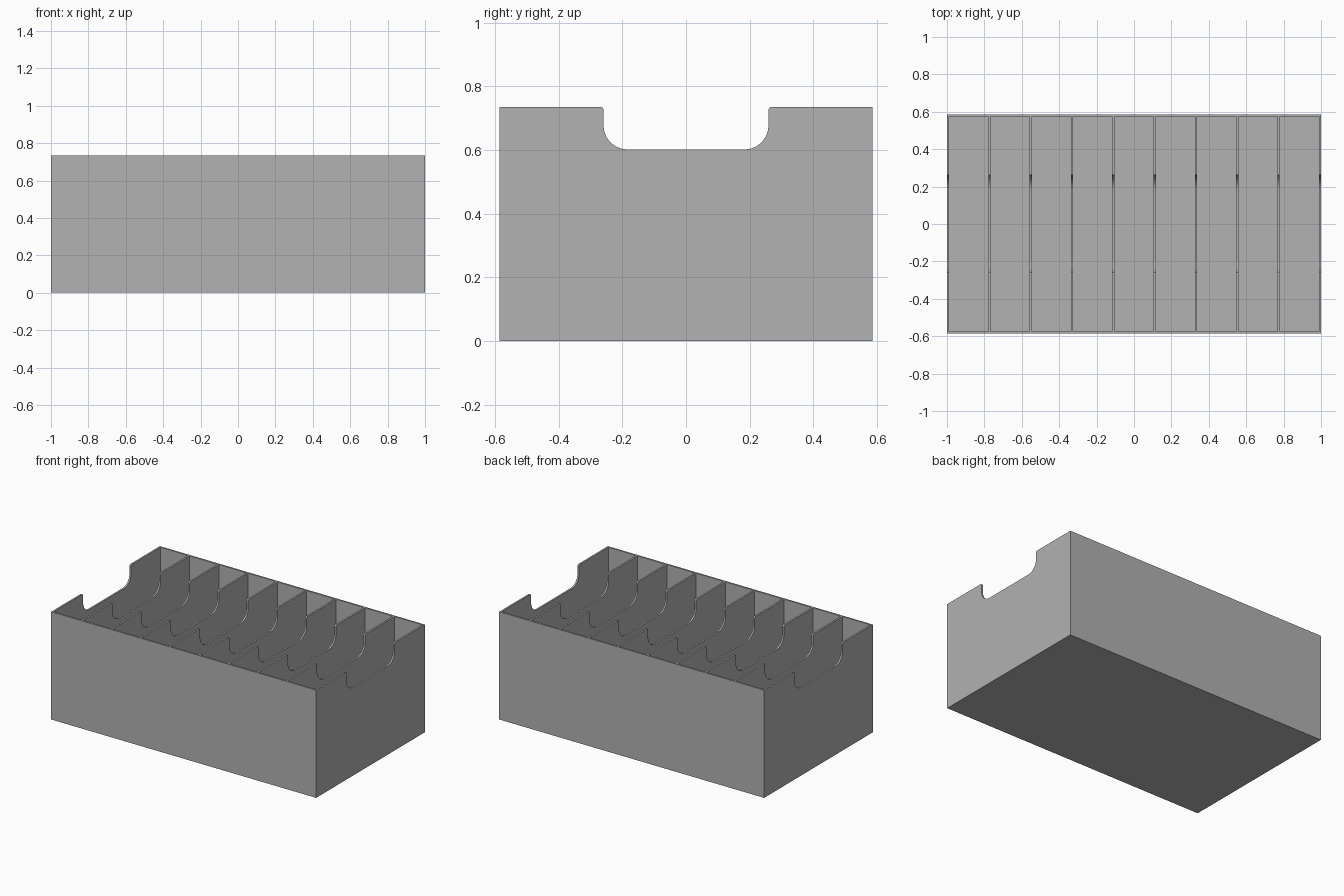
import bpy
import bmesh
from math import cos, sin, pi
from mathutils import Matrix

if "Cube" in bpy.data.objects:
    bpy.data.objects.remove(bpy.data.objects["Cube"])

LENGTH, DEPTH, HEIGHT = 2.0, 1.172, 0.735
WALL, FLOOR, SLOTS = 0.012, 0.012, 9
NOTCH_HALF, NOTCH_Z, NOTCH_R, LIP_R = 0.259, 0.602, 0.075, 0.01

grey = bpy.data.materials.new("plain grey")
grey.use_nodes = True
colour = (0.445, 0.445, 0.445, 1)
grey.diffuse_color = colour
grey.node_tree.nodes["Principled BSDF"].inputs["Base Color"].default_value = colour


def add_box(bm, x0, x1, y0, y1, z0, z1):
    size = Matrix.Diagonal((x1 - x0, y1 - y0, z1 - z0, 1))
    place = Matrix.Translation(((x0 + x1) / 2, (y0 + y1) / 2, (z0 + z1) / 2))
    bmesh.ops.create_cube(bm, size=1, matrix=place @ size)


def finish(bm, name):
    bmesh.ops.recalc_face_normals(bm, faces=bm.faces)
    mesh = bpy.data.meshes.new(name)
    bm.to_mesh(mesh)
    bm.free()
    mesh.materials.append(grey)
    obj = bpy.data.objects.new(name, mesh)
    bpy.context.collection.objects.link(obj)
    return obj


def arc(cy, cz, r, start, end, steps):
    angles = [start + (end - start) * i / steps for i in range(steps + 1)]
    return [(cy + r * cos(a), cz + r * sin(a)) for a in angles]


# Solid outer block
bm = bmesh.new()
add_box(bm, -LENGTH / 2, LENGTH / 2, -DEPTH / 2, DEPTH / 2, 0, HEIGHT)
tray = finish(bm, "divided_tray")

# Row of pockets that leaves thin dividers standing
bm = bmesh.new()
pitch = (LENGTH - WALL) / SLOTS
inner_y = DEPTH / 2 - WALL
for i in range(SLOTS):
    x = -LENGTH / 2 + WALL + i * pitch
    add_box(bm, x, x + pitch - WALL, -inner_y, inner_y, FLOOR, HEIGHT + 0.2)
pockets = finish(bm, "pocket_cutter")

# Rounded finger notch running through every divider
side = arc(NOTCH_HALF - NOTCH_R, NOTCH_Z + NOTCH_R, NOTCH_R, -pi / 2, 0, 14)
side += arc(NOTCH_HALF + LIP_R, HEIGHT - LIP_R, LIP_R, pi, pi / 2, 6)
side.append((NOTCH_HALF + LIP_R, HEIGHT + 0.1))
outline = side + [(-y, z) for y, z in reversed(side)]
bm = bmesh.new()
face = bm.faces.new([bm.verts.new((-1.1, y, z)) for y, z in outline])
swept = bmesh.ops.extrude_face_region(bm, geom=[face])["geom"]
moved = [v for v in swept if isinstance(v, bmesh.types.BMVert)]
bmesh.ops.translate(bm, verts=moved, vec=(2.2, 0, 0))
notch = finish(bm, "notch_cutter")

# Carve the tray
for cutter in (pockets, notch):
    mod = tray.modifiers.new(cutter.name, "BOOLEAN")
    mod.operation = "DIFFERENCE"
    mod.solver = "EXACT"
    mod.object = cutter
    cutter.hide_render = True
bpy.context.view_layer.objects.active = tray
tray.select_set(True)
for mod in list(tray.modifiers):
    bpy.ops.object.modifier_apply(modifier=mod.name)
for cutter in (pockets, notch):
    bpy.data.objects.remove(cutter)
